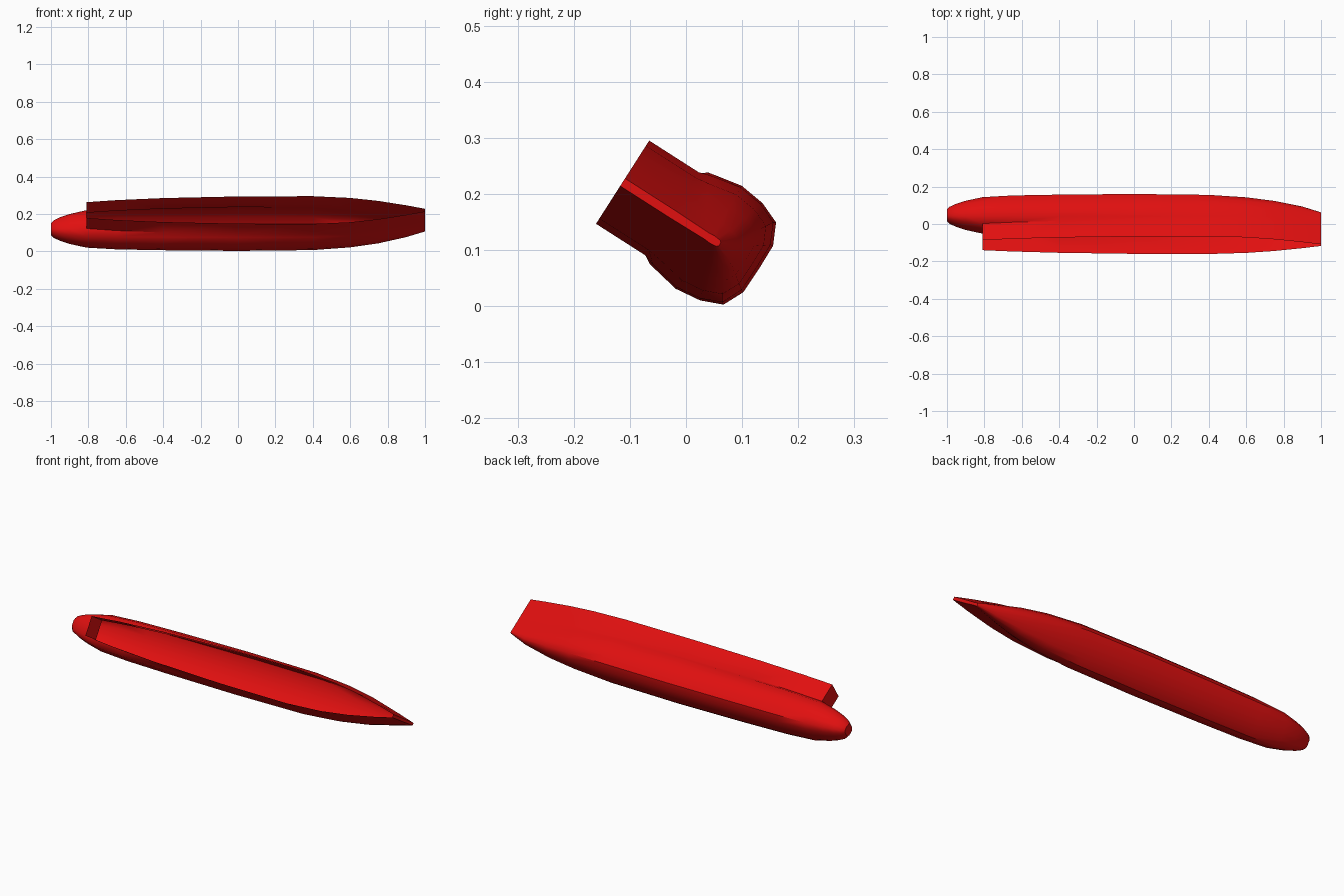
import bpy
import bmesh
import math
from mathutils import Vector

cube = bpy.data.objects.get("Cube")
if cube:
    bpy.data.objects.remove(cube)

red = bpy.data.materials.new("bright red")
red.use_nodes = True
colour = (0.75, 0.005, 0.005, 1)
red.diffuse_color = colour
red.node_tree.nodes["Principled BSDF"].inputs["Base Color"].default_value = colour

# The hull lies rolled on its side: w runs across it, d runs down from the rim
ROLL = math.radians(57.4)
ACROSS = Vector((0, math.cos(ROLL), math.sin(ROLL)))
DOWN = Vector((0, math.sin(ROLL), -math.cos(ROLL)))
RIM = Vector((0, -0.113, 0.221))
AXIS = 0.19     # depth of the body's axis below the rim
WALL = 0.105    # depth of the straight side wall

# Half section of the rounded body (w, d)
BODY = [(0.097, 0.12), (0.109, 0.182), (0.103, 0.23),
        (0.087, 0.269), (0.049, 0.287), (0, 0.288)]


def place(x, w, d):
    return RIM + Vector((x, 0, 0)) + ACROSS * w + DOWN * d


def section(x, start, width, depth):
    """Full section, from one upper edge round the bottom to the other."""
    half = start + [(w * width, AXIS + (d - AXIS) * depth) for w, d in BODY]
    full = half + [(-w, d) for w, d in reversed(half[:-1])]
    return [place(x, w, d) for w, d in full]


def loft(bm, sections):
    rings = [[bm.verts.new(p) for p in s] for s in sections]
    for a, b in zip(rings, rings[1:]):
        for i in range(len(a) - 1):
            bm.faces.new((a[i], a[i + 1], b[i + 1], b[i]))
    return rings


def make_object(name, bm):
    bmesh.ops.remove_doubles(bm, verts=bm.verts, dist=0.0005)
    bmesh.ops.recalc_face_normals(bm, faces=bm.faces)
    mesh = bpy.data.meshes.new(name)
    bm.to_mesh(mesh)
    bm.free()
    mesh.materials.append(red)
    obj = bpy.data.objects.new(name, mesh)
    bpy.context.collection.objects.link(obj)
    bpy.ops.object.select_all(action="DESELECT")
    obj.select_set(True)
    bpy.context.view_layer.objects.active = obj
    bpy.ops.object.shade_smooth_by_angle(angle=math.radians(42))
    return obj


bm = bmesh.new()

# Open hull: x, rim half width, body width, body depth
stations = [(-0.81, 0.05, 0.85, 0.85), (-0.65, 0.063, 0.93, 0.93),
            (-0.4, 0.076, 0.97, 0.97), (0, 0.0865, 1, 1),
            (0.4, 0.088, 0.97, 0.95), (0.6, 0.077, 0.83, 0.85),
            (0.75, 0.058, 0.62, 0.71), (0.9, 0.03, 0.3, 0.47),
            (1, 0.008, 0.07, 0.16)]
rings = loft(bm, [section(x, [(rim, 0), (rim, WALL)], width, depth)
                  for x, rim, width, depth in stations])

# Stem closing the bow
bow = rings[-1]
for i in range(len(bow) // 2 - 1):
    bm.faces.new((bow[i], bow[i + 1], bow[-2 - i], bow[-1 - i]))
mid = len(bow) // 2
bm.faces.new((bow[mid - 1], bow[mid], bow[mid + 1]))

# Transom above the stern
stern = rings[0]
bm.faces.new((stern[0], stern[1], stern[-2], stern[-1]))

# Rounded stern, closed over the top
caps = []
for x, s in [(-0.81, 0.85), (-0.9, 0.68), (-0.95, 0.54), (-0.985, 0.4), (-1, 0.27)]:
    k = s / 0.85
    top = [(0, AXIS - (AXIS - WALL) * k), (0.05 * k, AXIS - (AXIS - WALL) * k)]
    caps.append(section(x, top, s, s))
tail = loft(bm, caps)[-1]
bm.faces.new(tail[:-1])

make_object("hull", bm)
